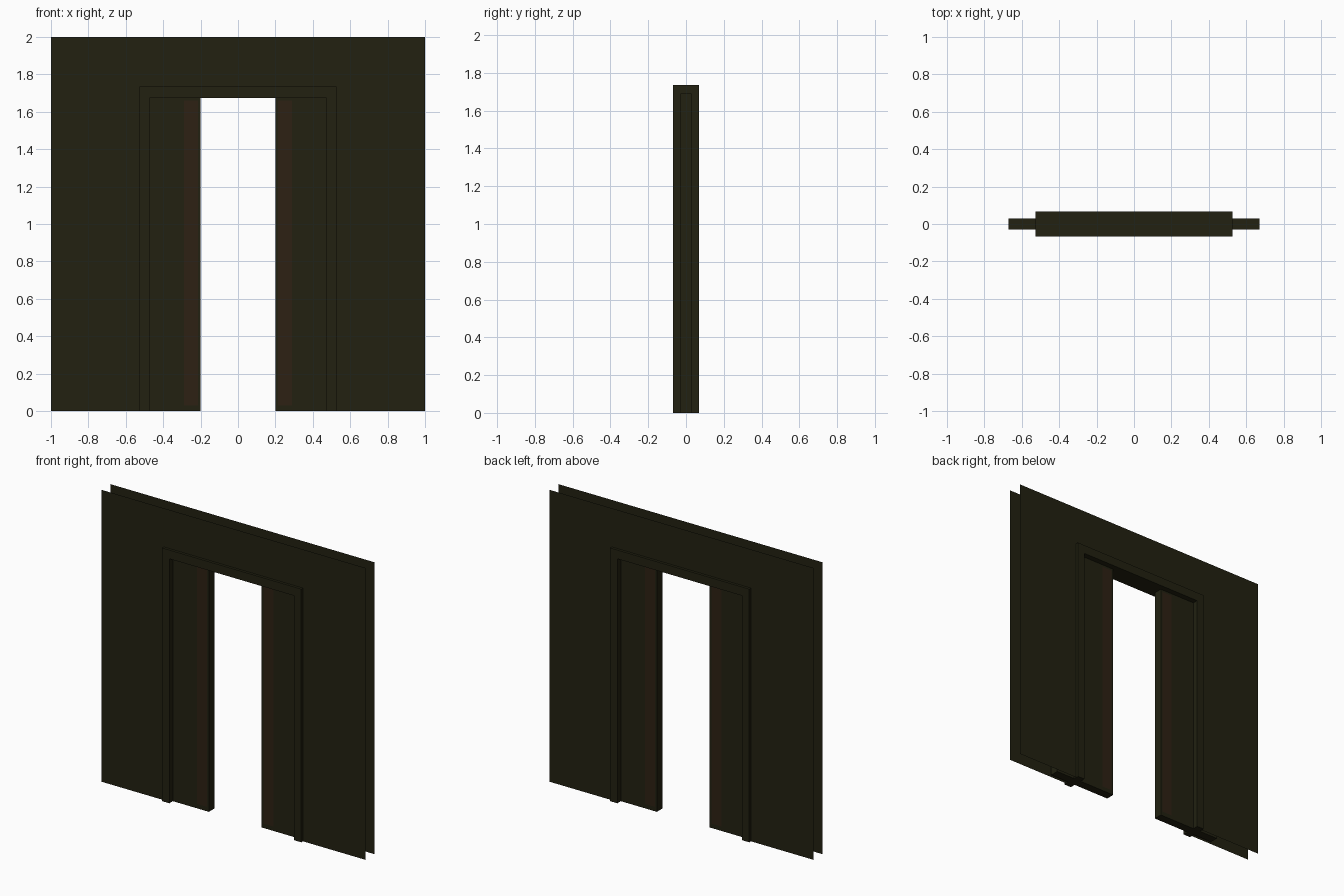
import bpy, bmesh
from mathutils import Vector

if "Cube" in bpy.data.objects:
    bpy.data.objects.remove(bpy.data.objects["Cube"])


def material(name, rgb):
    m = bpy.data.materials.new(name)
    m.diffuse_color = (*rgb, 1)
    m.use_nodes = True
    m.node_tree.nodes["Principled BSDF"].inputs["Base Color"].default_value = m.diffuse_color
    return m


OLIVE = material("dark olive", (0.0160, 0.0152, 0.0055))
BROWN = material("dark rust brown", (0.0265, 0.0150, 0.0065))


def finish(name, bm, *mats):
    me = bpy.data.meshes.new(name)
    bm.to_mesh(me)
    bm.free()
    for m in mats:
        me.materials.append(m)
    ob = bpy.data.objects.new(name, me)
    bpy.context.collection.objects.link(ob)
    return ob


def arch_face(bm, half_out, top_out, half_in, top_in, y):
    """Upside-down U outline facing -y, made from three quads."""
    pts = [(-half_out, 0), (-half_in, 0), (-half_in, top_in), (-half_out, top_out),
           (half_out, top_out), (half_in, top_in), (half_in, 0), (half_out, 0)]
    v = [bm.verts.new((x, y, z)) for x, z in pts]
    return [bm.faces.new([v[i] for i in q])
            for q in ((0, 1, 2, 3), (3, 2, 5, 4), (5, 6, 7, 4))]


# Wall skins: two thin sheets with the doorway left open
for name, y in (("front_wall_panel", -0.05), ("back_wall_panel", 0.05)):
    bm = bmesh.new()
    faces = arch_face(bm, 1.0, 2.0, 0.50, 1.70, y)
    if y > 0:
        bmesh.ops.reverse_faces(bm, faces=faces)
    finish(name, bm, OLIVE)

# Door frame: solid U standing proud of both wall skins
bm = bmesh.new()
faces = arch_face(bm, 0.527, 1.735, 0.473, 1.675, -0.068)
ext = bmesh.ops.extrude_face_region(bm, geom=faces, use_keep_orig=True)
bmesh.ops.translate(bm, vec=(0, 0.136, 0),
                    verts=[e for e in ext["geom"] if isinstance(e, bmesh.types.BMVert)])
bmesh.ops.recalc_face_normals(bm, faces=bm.faces)
finish("door_frame", bm, OLIVE)


# Sliding doors: half open, each with a rust stripe cut into both faces
def door(name, side):
    bm = bmesh.new()
    bmesh.ops.create_cube(bm, size=1)
    for v in bm.verts:
        v.co = Vector((side * (0.435 + v.co.x * 0.47), v.co.y * 0.06, (v.co.z + 0.5) * 1.69))
    cuts = [((side * x, 0, 0), (1, 0, 0)) for x in (0.215, 0.29)]
    cuts += [((0, 0, z), (0, 0, 1)) for z in (0.03, 1.66)]
    for co, no in cuts:
        bmesh.ops.bisect_plane(bm, geom=bm.verts[:] + bm.edges[:] + bm.faces[:],
                               plane_co=co, plane_no=no)
    bmesh.ops.recalc_face_normals(bm, faces=bm.faces)
    for f in bm.faces:
        c = f.calc_center_median()
        if abs(f.normal.y) > 0.9 and 0.215 < abs(c.x) < 0.29 and 0.03 < c.z < 1.66:
            f.material_index = 1
    finish(name, bm, OLIVE, BROWN)


door("left_sliding_door", -1)
door("right_sliding_door", 1)
